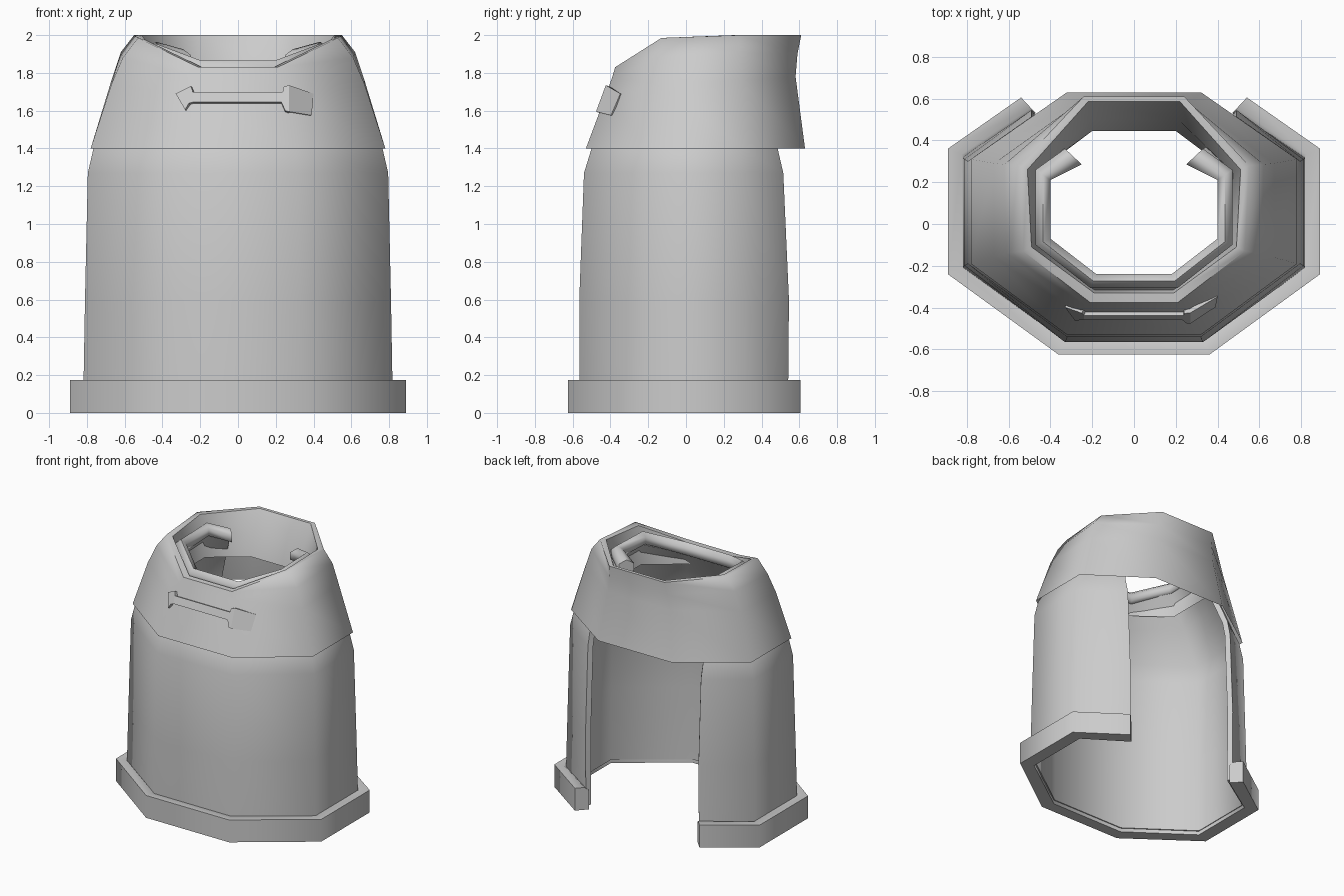
import bpy, bmesh
from math import radians

if "Cube" in bpy.data.objects:
    bpy.data.objects.remove(bpy.data.objects["Cube"])

def full(half):
    """Mirror a half path (back to front, right side) into the whole outline."""
    return list(half) + [(-x, y, z) for x, y, z in reversed(half)]

def level(z, pts):
    return [(x, y, z) for x, y in pts]

def finish(ob, thickness=0, angle=60):
    bpy.ops.object.select_all(action='DESELECT')
    ob.select_set(True)
    bpy.context.view_layer.objects.active = ob
    if thickness:
        m = ob.modifiers.new("thickness", 'SOLIDIFY')
        m.thickness, m.offset = thickness, -1
        bpy.ops.object.modifier_apply(modifier=m.name)
    bpy.ops.object.shade_smooth_by_angle(angle=radians(angle))

def loft(name, rows, ring=False, tube=False, thickness=0, angle=60):
    """Skin between half-path rows; ring closes each row, tube joins last row to first."""
    bm = bmesh.new()
    grid = [[bm.verts.new(p) for p in full(r)] for r in rows]
    n, m = len(grid[0]), len(grid)
    for i in range(m if tube else m - 1):
        a, b = grid[i], grid[(i + 1) % m]
        for j in range(n if ring else n - 1):
            k = (j + 1) % n
            bm.faces.new((a[j], b[j], b[k], a[k]))
    if tube and not ring:
        bm.faces.new([r[0] for r in grid])
        bm.faces.new([r[-1] for r in reversed(grid)])
    if tube:
        bmesh.ops.recalc_face_normals(bm, faces=bm.faces)
    else:
        # rows run clockwise from above, so outward faces are a-k-b ordered
        bm.normal_update()
        f = bm.faces[:][n // 2 - 1]
        if f.normal.y > 0:
            bmesh.ops.reverse_faces(bm, faces=bm.faces)
    me = bpy.data.meshes.new(name)
    bm.to_mesh(me)
    bm.free()
    ob = bpy.data.objects.new(name, me)
    bpy.context.collection.objects.link(ob)
    finish(ob, thickness, angle)
    return ob

# robe body, open at the back, closing in towards the neck
loft("robe_body", [
    level(0.03, [(.49, .54), (.82, .32), (.82, -.21), (.33, -.565)]),
    level(0.60, [(.49, .545), (.81, .31), (.81, -.20), (.33, -.565)]),
    level(1.27, [(.49, .515), (.795, .30), (.795, -.19), (.32, -.54)]),
    level(1.40, [(.49, .485), (.765, .29), (.765, -.18), (.31, -.50)]),
    [(.40, .42, 1.66), (.61, .27, 1.67), (.61, -.14, 1.66), (.25, -.385, 1.62)],
    [(.30, .33, 1.87), (.45, .24, 1.89), (.45, -.09, 1.88), (.20, -.29, 1.80)],
], thickness=.04)

# hem band around the bottom
outer = [(.54, .605), (.89, .36), (.89, -.24), (.36, -.625)]
inner = [(.47, .53), (.79, .32), (.79, -.20), (.32, -.535)]
mid = [((a + 2 * c) / 3, (b + 2 * d) / 3) for (a, b), (c, d) in zip(outer, inner)]
loft("hem_band", [level(0, inner), level(0, outer), level(.175, outer),
                  level(.175, mid), level(.15, inner)], tube=True)

# neck band along the top of the robe body
n_out = [(.33, .36, 1.86), (.47, .26, 1.90), (.47, -.10, 1.89), (.21, -.305, 1.80)]
n_in = [(.25, .285, 1.86), (.40, .21, 1.90), (.40, -.07, 1.89), (.18, -.24, 1.80)]
n_mid = [tuple((p + q) / 2 for p, q in zip(a, b)) for a, b in zip(n_out, n_in)]
up = lambda row, d: [(x, y, z + d) for x, y, z in row]
loft("neck_band", [up(n_out, -.02), up(n_out, .035), up(n_mid, .065), up(n_in, .035),
                   up(n_in, -.02), up(n_mid, -.04)], ring=False, tube=True, angle=70)

# shoulder mantle with turned-in lining
loft("shoulder_mantle", [
    level(1.40, [(.32, .63), (.78, .31), (.78, -.19), (.32, -.53)]),
    [(.27, .58, 1.78), (.67, .29, 1.76), (.67, -.16, 1.74), (.27, -.425, 1.68)],
    [(.25, .59, 1.90), (.62, .285, 1.91), (.61, -.14, 1.88), (.23, -.39, 1.78)],
    [(.24, .61, 2.0), (.55, .28, 2.0), (.53, -.13, 1.985), (.21, -.375, 1.83)],
    [(.22, .585, 2.0), (.51, .26, 2.0), (.49, -.11, 1.975), (.19, -.33, 1.83)],
    [(.21, .50, 1.85), (.47, .25, 1.85), (.47, -.10, 1.85), (.19, -.315, 1.76)],
    [(.20, .445, 1.68), (.46, .25, 1.68), (.46, -.10, 1.68), (.18, -.31, 1.68)],
], ring=True)

# clasp wrapped on the mantle front: arrow, bar and five-sided plate
pieces = [
    [(-.33, 1.69), (-.25, 1.73), (-.24, 1.705), (-.24, 1.645), (-.26, 1.64), (-.28, 1.605)],
    [(-.24, 1.70), (.25, 1.70), (.25, 1.645), (-.24, 1.645)],
    [(.24, 1.725), (.27, 1.735), (.27, 1.595), (.25, 1.60), (.23, 1.645)],
    [(.27, 1.735), (.40, 1.69), (.39, 1.575), (.27, 1.595)],
]
bm = bmesh.new()
for p in pieces:
    bm.faces.new([bm.verts.new((x, -.438 + .37 * (z - 1.65) - .018
                                + max(0, abs(x) - .27) * .72, z)) for x, z in p])
bmesh.ops.remove_doubles(bm, verts=bm.verts, dist=.001)
bm.normal_update()
bmesh.ops.reverse_faces(bm, faces=[f for f in bm.faces if f.normal.y > 0])
me = bpy.data.meshes.new("front_clasp")
bm.to_mesh(me)
bm.free()
clasp = bpy.data.objects.new("front_clasp", me)
bpy.context.collection.objects.link(clasp)
finish(clasp, .02, 30)
